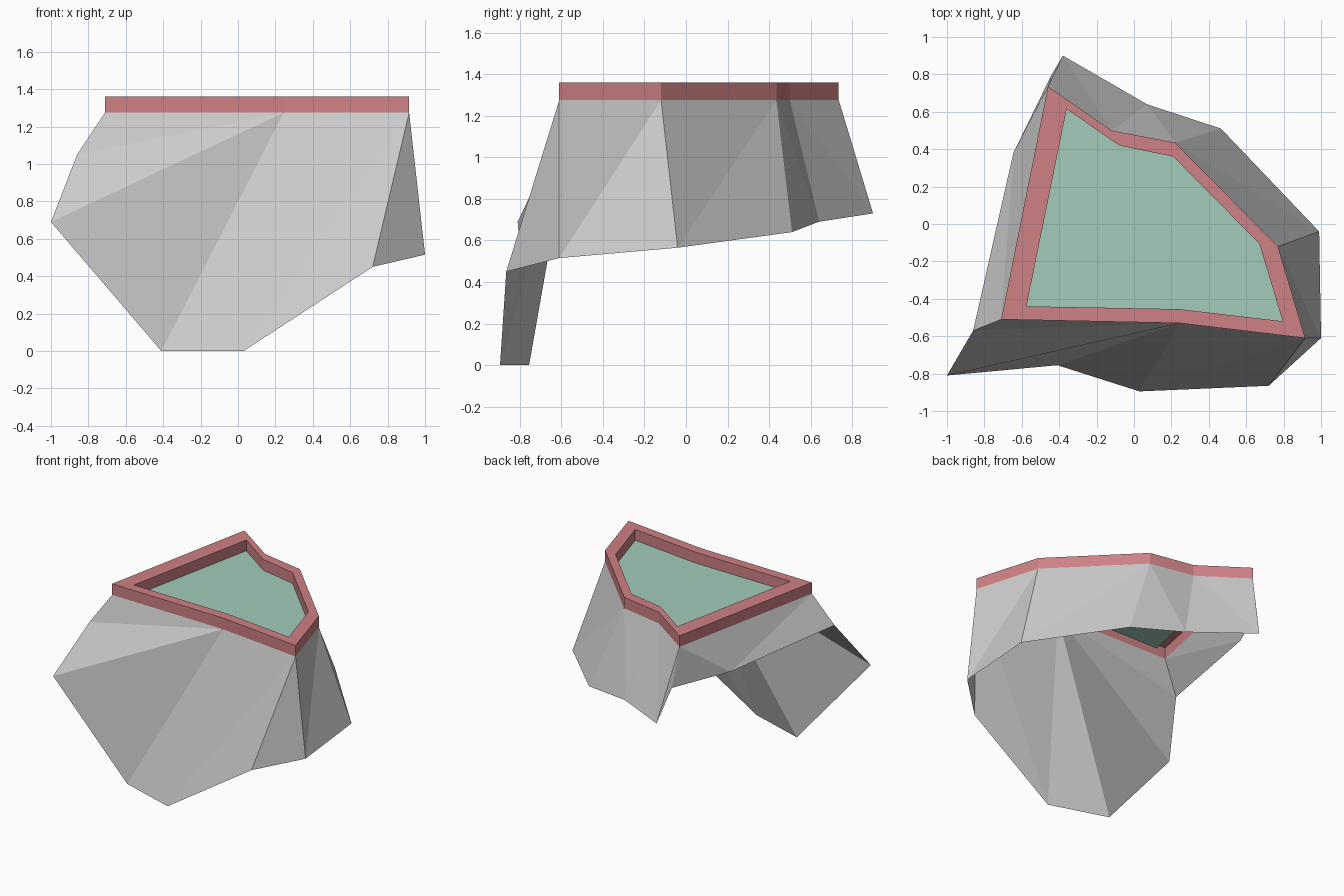
import bpy

if "Cube" in bpy.data.objects:
    bpy.data.objects.remove(bpy.data.objects["Cube"])

# Plan outlines, counter-clockwise from the front left corner
RIM_OUT = [(-.71, -.51), (.245, -.53), (.915, -.61), (.77, -.12), (.22, .435), (-.12, .50), (-.46, .735)]
RIM_IN = [(-.575, -.44), (.24, -.455), (.795, -.52), (.67, -.105), (.21, .36), (-.08, .42), (-.36, .615)]
# Ragged lower edge of the skirt
HEM = [(-.86, -.57, 1.05), (-1, -.81, .69), (-.41, -.755, 0), (.03, -.895, 0), (.72, -.865, .45),
       (1, -.61, .515), (.99, -.04, .565), (.465, .51, .64), (.07, .64, .69), (-.38, .90, .73),
       (-.44, .80, .98), (-.645, .38, 1.0)]
Z_LOW, Z_TOP, Z_PLATE = 1.275, 1.36, 1.277


def material(name, color):
    m = bpy.data.materials.new(name)
    m.diffuse_color = (*color, 1)
    m.use_nodes = True
    m.node_tree.nodes["Principled BSDF"].inputs["Base Color"].default_value = m.diffuse_color
    return m


def build(name, verts, faces, mat):
    me = bpy.data.meshes.new(name)
    me.from_pydata(verts, [], faces)
    me.materials.append(mat)
    ob = bpy.data.objects.new(name, me)
    bpy.context.collection.objects.link(ob)
    return ob


def at(outline, z):
    return [(x, y, z) for x, y in outline]


grey = material("stone grey", (.60, .60, .60))
red = material("rim red", (.62, .22, .235))
green = material("pale green", (.36, .60, .50))
n = len(RIM_OUT)

# Rim: outer wall, flat top and inner wall, open underneath
loops = [at(RIM_OUT, Z_LOW), at(RIM_OUT, Z_TOP), at(RIM_IN, Z_TOP), at(RIM_IN, Z_PLATE)]
faces = [(k * n + i, k * n + (i + 1) % n, (k + 1) * n + (i + 1) % n, (k + 1) * n + i)
         for k in range(3) for i in range(n)]
build("rim", sum(loops, []), faces, red)

# Sunken plate inside the rim
build("plate", at(RIM_IN, Z_PLATE), [tuple(range(n))], green)

# Faceted skirt: zip the rim to the hem, t = step along top, b = step along bottom
m = len(HEM)
t = b = 0
tris = []
for step in "tbbbtbbtbtbbtbtbbtb":
    if step == "t":
        tris.append((t % n, n + b % m, (t + 1) % n))
        t += 1
    else:
        tris.append((t % n, n + b % m, n + (b + 1) % m))
        b += 1
build("skirt", at(RIM_OUT, Z_LOW) + HEM, tris, grey)
